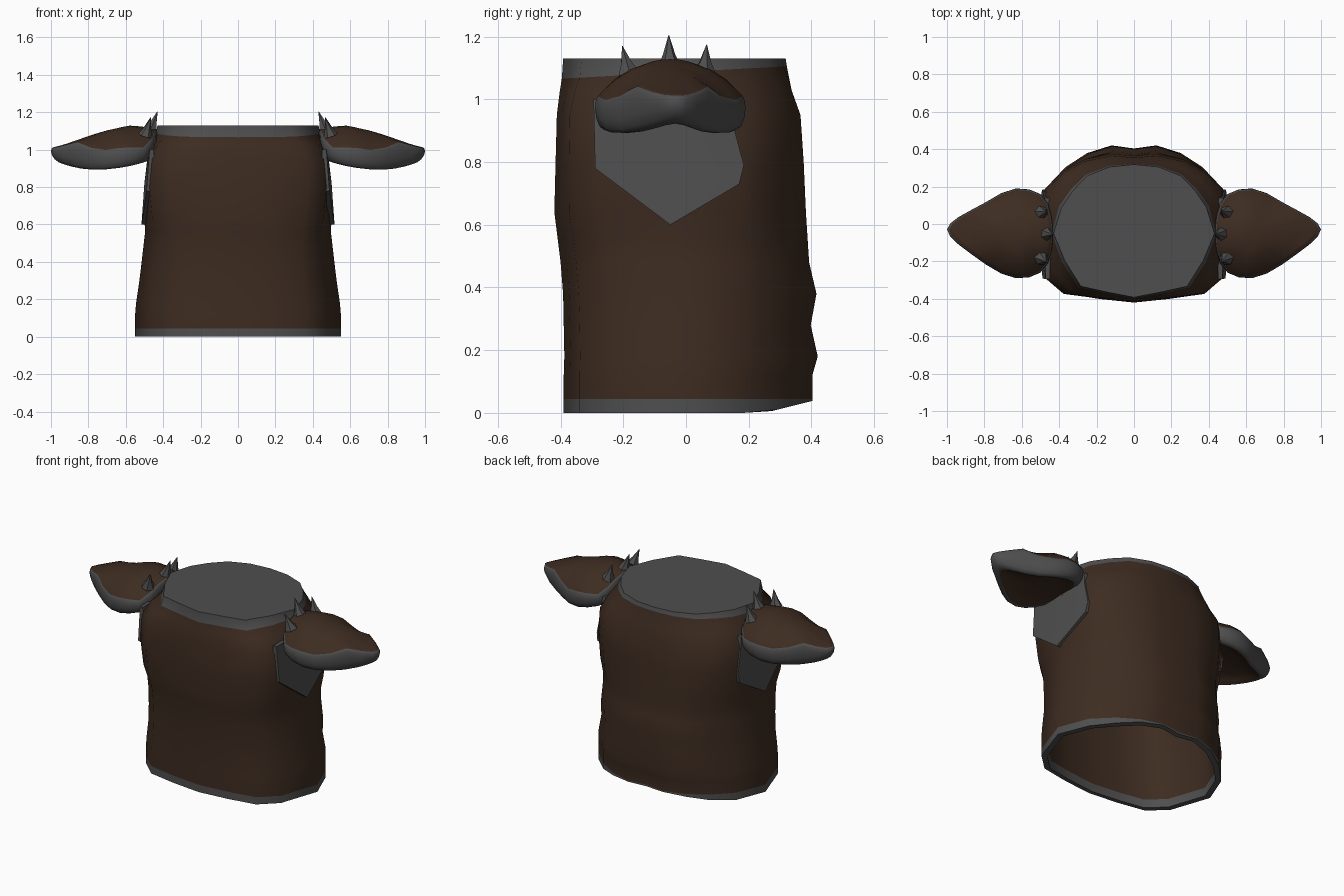
import bpy, bmesh, math
from mathutils import Vector

if "Cube" in bpy.data.objects:
    bpy.data.objects.remove(bpy.data.objects["Cube"])


def material(name, rgb):
    m = bpy.data.materials.new(name)
    m.diffuse_color = (*rgb, 1)
    m.use_nodes = True
    m.node_tree.nodes["Principled BSDF"].inputs["Base Color"].default_value = m.diffuse_color
    return m


BROWN = material("dark brown leather", (0.047, 0.025, 0.015))
GREY = material("dark grey trim", (0.077, 0.077, 0.077))


def finish(bm, name, angle=45, mirror=False):
    bmesh.ops.recalc_face_normals(bm, faces=bm.faces)
    me = bpy.data.meshes.new(name)
    bm.to_mesh(me)
    bm.free()
    me.materials.append(BROWN)
    me.materials.append(GREY)
    ob = bpy.data.objects.new(name, me)
    bpy.context.collection.objects.link(ob)
    if mirror:
        ob.modifiers.new("other_side", 'MIRROR')
    bpy.ops.object.select_all(action='DESELECT')
    ob.select_set(True)
    bpy.context.view_layer.objects.active = ob
    bpy.ops.object.shade_smooth_by_angle(angle=math.radians(angle))
    return ob


def loft(bm, rings, mats):
    """Bridge closed rings of points; one material index per band."""
    loops = [[bm.verts.new(p) for p in r] for r in rings]
    n = len(loops[0])
    for a, b, m in zip(loops, loops[1:], mats):
        for i in range(n):
            j = (i + 1) % n
            bm.faces.new((a[i], a[j], b[j], b[i])).material_index = m
    return loops


# Torso: cross-section goes from waist (0) to boxy shoulders (1) to round neck (2)
PROFILES = [
    [(0, -1), (.34, -.95), (.66, -.87), (.85, -.62), (1, 0),
     (.87, .46), (.67, .74), (.46, .92), (.22, 1.02), (0, .98)],
    [(0, -1), (.37, -.96), (.77, -.9), (.97, -.70), (1.01, -.1),
     (.98, .5), (.78, .77), (.54, .94), (.25, 1.02), (0, .99)],
    [(0, -1), (.33, -.93), (.66, -.85), (.86, -.5), (1, -.13),
     (.9, .28), (.76, .56), (.58, .81), (.3, .96), (0, 1)]]


def ring(z, w, front, back, k=0, scale=1):
    i = min(int(k), 1)
    half = []
    for (ax, ay), (bx, by) in zip(PROFILES[i], PROFILES[i + 1]):
        x, y = ax + (bx - ax) * (k - i), ay + (by - ay) * (k - i)
        y *= back if y > 0 else front
        half.append(Vector((x * w * scale, y * scale, z)))
    return half + [Vector((-p.x, p.y, p.z)) for p in half[-2:0:-1]]


def lift_back(r):
    for p in r:
        p.z += max(0, p.y - .25) * .25
    return r


inner = [ring(1.09, .43, .39, .32, 2, .95), ring(.95, .475, .41, .355, 1.2, .94),
         ring(.55, .495, .41, .38, .3, .94), ring(.05, .55, .39, .4, 0, .93)]
hem = [lift_back(ring(.0, .55, .39, .395, 0, .935)), lift_back(ring(.0, .55, .39, .395))]
outer = [ring(*a) for a in [
    (.045, .55, .39, .395), (.12, .55, .39, .395), (.18, .545, .388, .412),
    (.28, .53, .39, .39), (.38, .517, .392, .408, .1), (.48, .505, .40, .385, .2),
    (.56, .495, .41, .38, .35), (.64, .498, .42, .375, .6), (.8, .492, .416, .368, .95),
    (.95, .48, .412, .358, 1), (1.03, .462, .402, .338, 1.4)]]
collar = ring(1.088, .44, .396, .322, 1.9)
for p in collar:
    p.z += p.y * .055
top = ring(1.13, .43, .392, .318, 2)
rings = inner + hem + outer + [collar, top]
mats = [0, 0, 0, 1, 1, 1] + [0] * len(outer) + [1]
bm = bmesh.new()
loops = loft(bm, rings, mats)
bm.faces.new(loops[0]).material_index = 0
bm.faces.new(loops[-1]).material_index = 1
finish(bm, "tunic_body", 62)

# Arm opening plates under the shoulder pads, just proud of the torso
bm = bmesh.new()
outline = [(-.295, 1.0), (-.29, .78), (-.05, .60), (.17, .73), (.185, .79), (.15, .92), (.14, 1.0)]


def plate_point(y, z):
    return Vector((.516 - (z - .6) * .07 - .25 * (y + .05) ** 2, y, z))


face = [plate_point(*p) for p in outline]
loops = loft(bm, [[Vector((.45, p.y, p.z)) for p in face], face], [1])
mid = bm.verts.new(plate_point(-.05, .82))
for i, v in enumerate(loops[1]):
    bm.faces.new((v, loops[1][(i + 1) % len(face)], mid)).material_index = 1
finish(bm, "arm_opening", 30, True)

# Shoulder pads: leaf outline, domed leather top, rolled grey rim, shallow underside
HALF = [(.43, 0), (.44, .09), (.46, .16), (.5, .21), (.56, .235), (.63, .24), (.71, .215),
        (.79, .168), (.87, .118), (.94, .072), (.982, .035), (1.0, 0)]
LEAF = [(x, -d) for x, d in HALF] + [(x, d) for x, d in HALF[-2:0:-1]]
CX, CY = .66, -.05


def edge_height(x, d):
    inner_end = max(0, min(1, (.52 - x) / .05))
    wave = .03 * math.exp(-((x - .88) / .06) ** 2) - .014 * math.exp(-((x - .72) / .07) ** 2)
    return 1.012 + wave + inner_end * .1 * max(0, 1 - (d / .21) ** 2)


def pad_ring(s, drop=None):
    pts = []
    for x, d in LEAF:
        px, py = CX + (x - CX) * s, CY + d * s + .02 * max(0, x - .8) / .2 * s
        edge = edge_height(x, d)
        if drop is None:
            ridge = 1.13 - .22 * max(0, px - .58)
            z = edge + (ridge - edge) * (1 - (s / .965) ** 2.4)
        else:
            bottom = 1.015 - (.122 - (px - .76) ** 2 * (1 if px > .76 else .6))
            if s < .8:
                edge = 1.012
            z = edge + (bottom - edge) * drop
        pts.append(Vector((px, py, z)))
    return pts


bm = bmesh.new()
crown = [pad_ring(s) for s in (.12, .35, .55, .75, .88, .965)]
rim = [pad_ring(s, d) for s, d in ((.99, .12), (1, .35), (.985, .65), (.94, .9), (.88, 1), (.8, 1))]
under = [pad_ring(.74, .88), pad_ring(.5, .75), pad_ring(.12, .7)]
loops = loft(bm, crown + rim + under, [0] * 5 + [1] * 6 + [0] * 3)
bm.faces.new(loops[0])
bm.faces.new(loops[-1])
finish(bm, "shoulder_pad", 60, True)

# Spikes leaning inward along the inner edge of each pad
for i, (base, tip) in enumerate([((.495, -.182, 1.075), (.465, -.203, 1.17)),
                                 ((.468, -.053, 1.10), (.43, -.055, 1.205)),
                                 ((.495, .058, 1.08), (.465, .066, 1.175))]):
    base, tip = Vector(base), Vector(tip)
    axis = tip - base
    turn = axis.to_track_quat('Z', 'Y')
    bm = bmesh.new()
    rs = [[base + axis * h + turn @ Vector((r * math.cos(k * math.pi / 3), r * math.sin(k * math.pi / 3), 0))
           for k in range(6)] for h, r in ((0, .04), (.4, .02), (1, .001))]
    loops = loft(bm, rs, [1, 1])
    for end in (loops[0], loops[-1]):
        bm.faces.new(end).material_index = 1
    finish(bm, f"spike_{i + 1}", 25, True)
